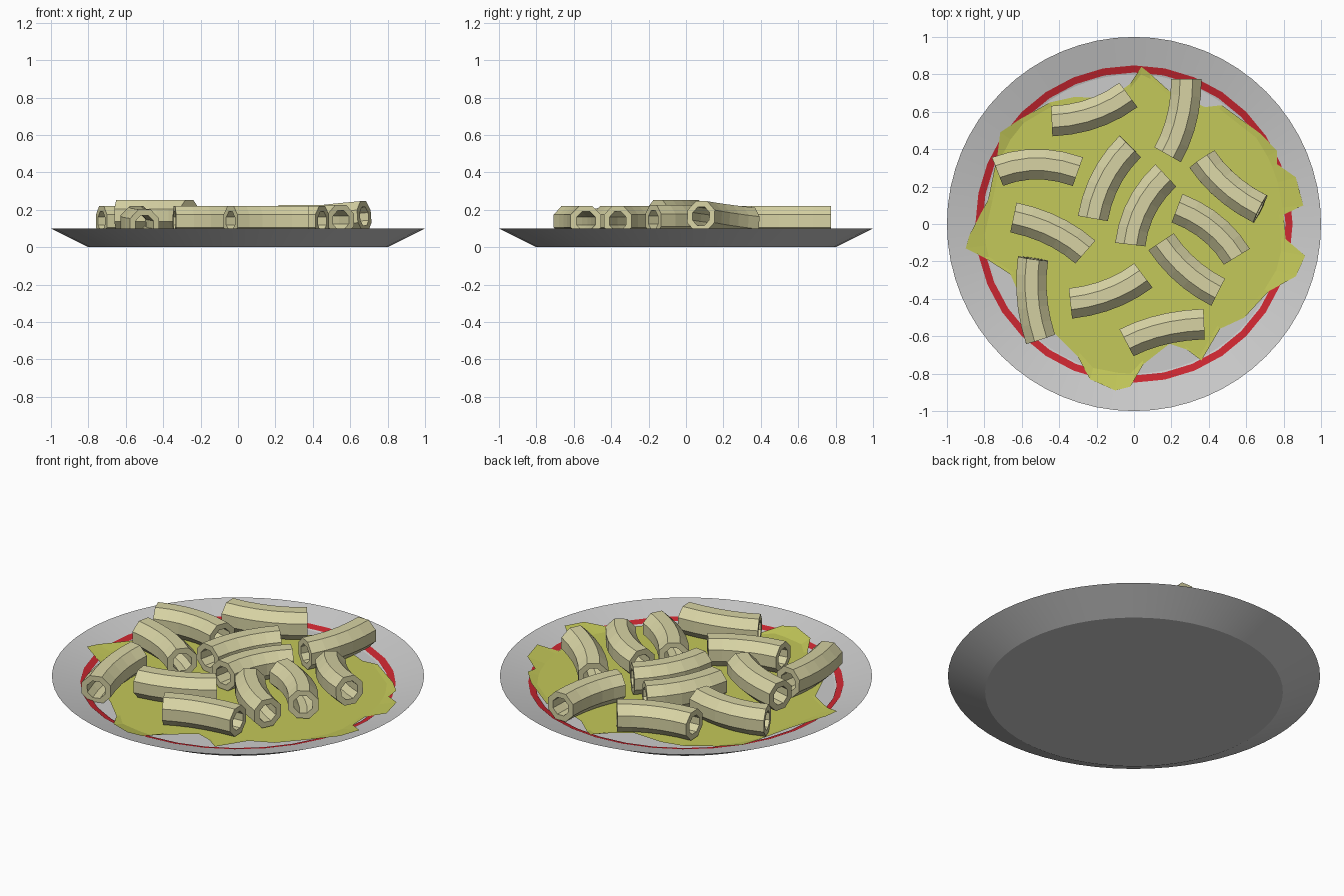
import bpy, bmesh, math
from mathutils import Vector

if "Cube" in bpy.data.objects:
    bpy.data.objects.remove(bpy.data.objects["Cube"])

FLOOR = 0.045


def material(name, rgb):
    m = bpy.data.materials.new(name)
    m.diffuse_color = (*rgb, 1)
    m.use_nodes = True
    m.node_tree.nodes["Principled BSDF"].inputs["Base Color"].default_value = m.diffuse_color
    return m


def make_object(name, verts, faces, mat=None):
    bm = bmesh.new()
    vs = [bm.verts.new(v) for v in verts]
    for f in faces:
        bm.faces.new([vs[i] for i in f])
    bmesh.ops.recalc_face_normals(bm, faces=bm.faces)
    me = bpy.data.meshes.new(name)
    bm.to_mesh(me)
    bm.free()
    ob = bpy.data.objects.new(name, me)
    bpy.context.collection.objects.link(ob)
    if mat:
        me.materials.append(mat)
    return ob


def plate_z(r):
    return FLOOR + max(0, r - 0.8) / 0.2 * (0.1 - FLOOR)


def circle(r, z, n):
    return [(r * math.cos(2 * math.pi * i / n), r * math.sin(2 * math.pi * i / n), z)
            for i in range(n)]


def bridge(a, b, n):
    # quads between two rings that start at vertex a and b
    return [(a + i, a + (i + 1) % n, b + (i + 1) % n, b + i) for i in range(n)]


red = material("red", (0.6, 0.02, 0.03))
green = material("sauce_green", (0.55, 0.58, 0.10))
cream = material("pasta_cream", (0.68, 0.65, 0.37))

# Plate: flat base, flared rim, shallow inside
N = 64
verts = circle(0.8, 0, N) + circle(1, 0.1, N) + circle(0.8, FLOOR, N)
faces = bridge(0, N, N) + bridge(N, 2 * N, N) + [range(N), range(2 * N, 3 * N)]
plate = make_object("plate", verts, faces)
bpy.context.view_layer.objects.active = plate
plate.select_set(True)
bpy.ops.object.shade_smooth_by_angle(angle=math.radians(12))
plate.select_set(False)

# Red stripe lying on the rim
N = 32
make_object("rim_stripe",
            circle(0.81, plate_z(0.81) + 0.003, N) + circle(0.848, plate_z(0.848) + 0.003, N),
            [f[::-1] for f in bridge(0, N, N)], red)

# Sauce: irregular puddle draped over floor and rim
outline = [(.04, .84), (.09, .80), (.19, .71), (.38, .625), (.47, .635), (.68, .48),
           (.765, .39), (.765, .32), (.865, .25), (.905, .10), (.80, .05), (.81, -.08),
           (.915, -.17), (.865, -.28), (.72, -.36), (.59, -.50), (.46, -.56), (.36, -.73),
           (.28, -.67), (.19, -.64), (.05, -.75), (-.02, -.87), (-.10, -.89), (-.235, -.83),
           (-.30, -.71), (-.42, -.59), (-.58, -.455), (-.66, -.27), (-.80, -.18),
           (-.90, -.13), (-.88, -.06), (-.78, .13), (-.73, .37), (-.715, .49), (-.61, .56),
           (-.45, .65), (-.315, .68), (-.13, .67), (-.02, .75)]
N = len(outline)
inner, outer = [], []
for x, y in outline:
    r = math.hypot(x, y)
    k = min(0.97, 0.8 / r)
    inner.append((x * k, y * k, plate_z(r * k) + 0.008))
    outer.append((x, y, plate_z(r) + 0.008))
faces = bridge(0, N, N) + [(i, (i + 1) % N, 2 * N) for i in range(N)]
sauce = make_object("sauce", inner + outer + [(0, 0, FLOOR + 0.008)], faces, green)
if sauce.data.polygons[0].normal.z < 0:
    sauce.data.flip_normals()


# Macaroni: bent hollow octagonal tube through start, middle and end points
def macaroni(name, ax, ay, mx, my, bx, by, za, zb, sides=8, segs=5):
    a, b = Vector((ax, ay, za)), Vector((bx, by, zb))
    m = Vector((mx, my, (za + zb) / 2))
    c = 2 * m - (a + b) / 2
    rings = []
    for radius in (0.088, 0.054):
        for s in range(segs + 1):
            t = s / segs
            p = (1 - t) ** 2 * a + 2 * t * (1 - t) * c + t * t * b
            d = ((1 - t) * (c - a) + t * (b - c)).normalized()
            side = d.cross(Vector((0, 0, 1))).normalized()
            up = side.cross(d)
            for i in range(sides):
                w = 2 * math.pi * (i + 0.5) / sides
                rings.append(p + radius * (math.cos(w) * side + math.sin(w) * up))
    faces = []
    off = sides * (segs + 1)
    for base in (0, off):
        for s in range(segs):
            faces += bridge(base + s * sides, base + (s + 1) * sides, sides)
    # end walls
    faces += bridge(0, off, sides) + bridge(segs * sides, off + segs * sides, sides)
    make_object(name, rings, faces, cream)


pieces = [(-.44, .55, -.22, .59, -.03, .69, .14, .14),
          (.28, .775, .255, .56, .18, .37, .14, .14),
          (-.73, .28, -.52, .32, -.30, .28, .14, .14),
          (-.02, .415, -.15, .24, -.22, .03, .14, .135),
          (.17, .26, .04, .09, -.02, -.11, .14, .14),
          (.365, .345, .50, .195, .675, .08, .13, .165),
          (.23, .085, .415, -.02, .55, -.175, .145, .145),
          (.145, -.095, .28, -.25, .45, -.365, .14, .14),
          (-.645, .035, -.435, -.035, -.26, -.15, .17, .17),
          (-.54, -.185, -.545, -.40, -.50, -.615, .14, .12),
          (-.34, -.425, -.13, -.375, .05, -.275, .14, .14),
          (-.04, -.635, .15, -.565, .375, -.535, .14, .14)]
for i, p in enumerate(pieces):
    macaroni(f"macaroni_{i + 1}", *p)
